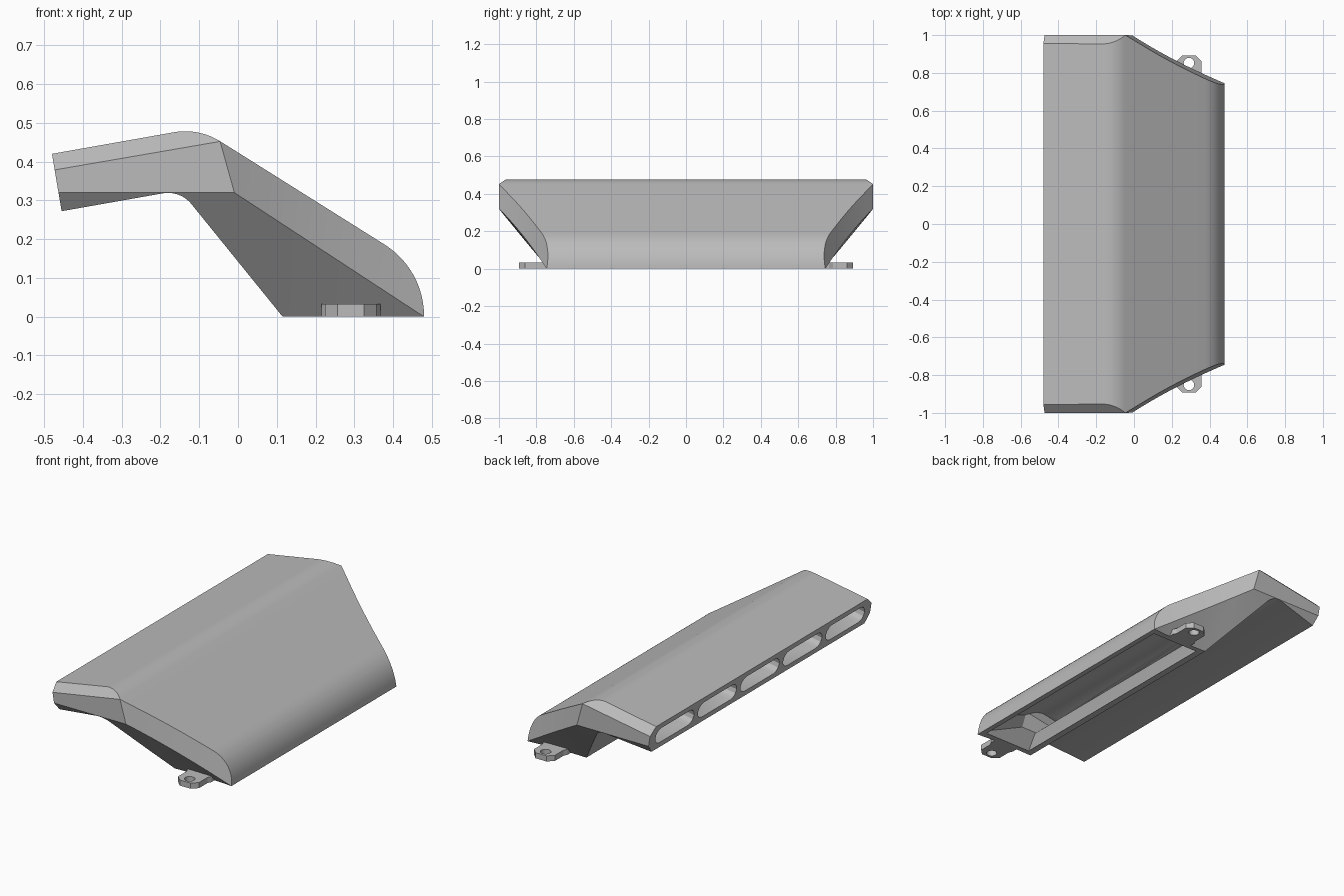
import bpy, bmesh, math
from mathutils import Vector, Matrix

cube = bpy.data.objects.get("Cube")
if cube:
    bpy.data.objects.remove(cube, do_unlink=True)

grey = bpy.data.materials.new("plain_grey")
grey.use_nodes = True
grey.diffuse_color = (0.5, 0.5, 0.5, 1)
grey.node_tree.nodes["Principled BSDF"].inputs["Base Color"].default_value = (0.5, 0.5, 0.5, 1)

WALL = 0.032
TILT = math.radians(10)


def finish(bm, name):
    bmesh.ops.remove_doubles(bm, verts=bm.verts, dist=1e-5)
    bmesh.ops.recalc_face_normals(bm, faces=bm.faces)
    mesh = bpy.data.meshes.new(name)
    bm.to_mesh(mesh)
    bm.free()
    mesh.materials.append(grey)
    ob = bpy.data.objects.new(name, mesh)
    bpy.context.collection.objects.link(ob)
    return ob


def prism(name, points, direction):
    """Extrude a flat outline along a vector."""
    bm = bmesh.new()
    face = bm.faces.new([bm.verts.new(p) for p in points])
    new = bmesh.ops.extrude_face_region(bm, geom=[face])["geom"]
    verts = [g for g in new if isinstance(g, bmesh.types.BMVert)]
    bmesh.ops.translate(bm, verts=verts, vec=direction)
    return finish(bm, name)


def boolean(target, cutter, operation):
    mod = target.modifiers.new("cut", "BOOLEAN")
    mod.operation = operation
    mod.solver = "EXACT"
    mod.object = cutter
    bpy.context.view_layer.objects.active = target
    bpy.ops.object.modifier_apply(modifier=mod.name)
    bpy.data.objects.remove(cutter, do_unlink=True)


def rounded(corners, steps=12):
    """Turn (x, z, radius) corners into an outline with tangent arcs."""
    out = []
    for i, (x, z, r) in enumerate(corners):
        p = Vector((x, z))
        if r == 0:
            out.append(p)
            continue
        a = (Vector(corners[i - 1][:2]) - p).normalized()
        b = (Vector(corners[(i + 1) % len(corners)][:2]) - p).normalized()
        half = a.angle(b) / 2
        centre = p + (a + b).normalized() * (r / math.sin(half))
        start = p + a * (r / math.tan(half)) - centre
        end = p + b * (r / math.tan(half)) - centre
        sweep = math.pi - 2 * half
        for k in range(steps + 1):
            t = k / steps
            out.append(centre + (start * math.sin((1 - t) * sweep)
                                 + end * math.sin(t * sweep)) / math.sin(sweep))
    return out


def end_block(inset):
    """Convex block whose sloped ends trim the duct."""
    bm = bmesh.new()
    bmesh.ops.create_cube(bm, size=1, matrix=Matrix.Translation((0, 0, 0.3))
                          @ Matrix.Diagonal((1.4, 2 - 2 * inset, 1, 1)))
    # upper chamfer, lower slope, front slope: a*x + y + b*z = c
    for a, b, c in ((-0.181, 1.05, 1.483), (0, -0.797, 0.745), (0.638, 0.178, 1.051)):
        for side in (1, -1):
            n = Vector((a, side, b))
            co = n * ((c - inset * n.length) / n.length_squared)
            cut = bmesh.ops.bisect_plane(bm, geom=bm.verts[:] + bm.edges[:] + bm.faces[:],
                                         plane_co=co, plane_no=n, clear_outer=True)
            edges = [g for g in cut["geom_cut"] if isinstance(g, bmesh.types.BMEdge)]
            bmesh.ops.contextual_create(bm, geom=edges)
    return finish(bm, "end_block")


def duct(name, corners, inset):
    outline = [(p.x, -1.2, p.y) for p in rounded(corners)]
    ob = prism(name, outline, (0, 2.4, 0))
    boolean(ob, end_block(inset), "INTERSECT")
    return ob


def bow_ends(ob):
    """Draw the front end walls slightly inward in a gentle curve."""
    bm = bmesh.new()
    bm.from_mesh(ob.data)
    for k in range(1, 10):
        bmesh.ops.bisect_plane(bm, geom=bm.verts[:] + bm.edges[:] + bm.faces[:],
                               plane_co=(-0.02 + k * 0.05, 0, 0), plane_no=(1, 0, 0))
    for v in bm.verts:
        t = min(max((v.co.x + 0.02) / 0.5, 0), 1)
        v.co.y *= 1 - 0.064 * t * (1 - t)
    bm.to_mesh(ob.data)
    bm.free()


# Outer shell
shell = duct("duct_shell", [
    (-0.48, 0.42, 0), (-0.101, 0.487, 0.17), (0.48, 0.122, 0.218), (0.48, 0, 0),
    (0.115, 0, 0), (-0.149, 0.326, 0.077), (-0.455, 0.272, 0)], 0)
bow_ends(shell)

# Hollow interior, open at the bottom
cavity = duct("cavity_cutter", [
    (-0.3, 0.421, 0), (-0.107, 0.455, 0.14), (0.45, 0.106, 0.185), (0.45, -0.05, 0),
    (0.194, -0.05, 0), (-0.137, 0.358, 0.1), (-0.3, 0.33, 0)], WALL)
boolean(shell, cavity, "DIFFERENCE")

# Row of five rounded outlet slots
along = Vector((math.cos(TILT), 0, math.sin(TILT)))
up = Vector((-math.sin(TILT), 0, math.cos(TILT)))
mouth = Vector((-0.4675, 0, 0.346))
RADIUS, HALF = 0.045, 0.13
for i in range(-2, 3):
    points = []
    for side in (1, -1):
        for k in range(7):
            ang = -math.pi / 2 + math.pi * k / 6
            y = i * 0.385 + side * (HALF + RADIUS * math.cos(ang))
            points.append(mouth - along * 0.05 + Vector((0, y, 0))
                          + up * (side * RADIUS * math.sin(ang)))
    boolean(shell, prism("slot_cutter", points, along * 0.3), "DIFFERENCE")

# Mounting tabs with screw holes
tabs = []
for side, label in ((1, "back"), (-1, "front")):
    outline = [(0.215, 0.73), (0.215, 0.765), (0.225, 0.785), (0.225, 0.862), (0.257, 0.893),
               (0.325, 0.893), (0.357, 0.862), (0.357, 0.785), (0.367, 0.765), (0.367, 0.73)]
    tab = prism("mounting_tab_" + label, [(x, side * y, 0) for x, y in outline], (0, 0, 0.032))
    ring = [(0.291 + 0.028 * math.cos(k * math.pi / 12),
             side * 0.852 + 0.028 * math.sin(k * math.pi / 12), -0.05) for k in range(24)]
    boolean(tab, prism("hole_cutter", ring, (0, 0, 0.15)), "DIFFERENCE")
    tabs.append(tab)

# Smooth curves, sharp edges
bpy.ops.object.select_all(action="DESELECT")
for ob in [shell] + tabs:
    ob.select_set(True)
bpy.context.view_layer.objects.active = shell
bpy.ops.object.shade_smooth_by_angle(angle=math.radians(25))
